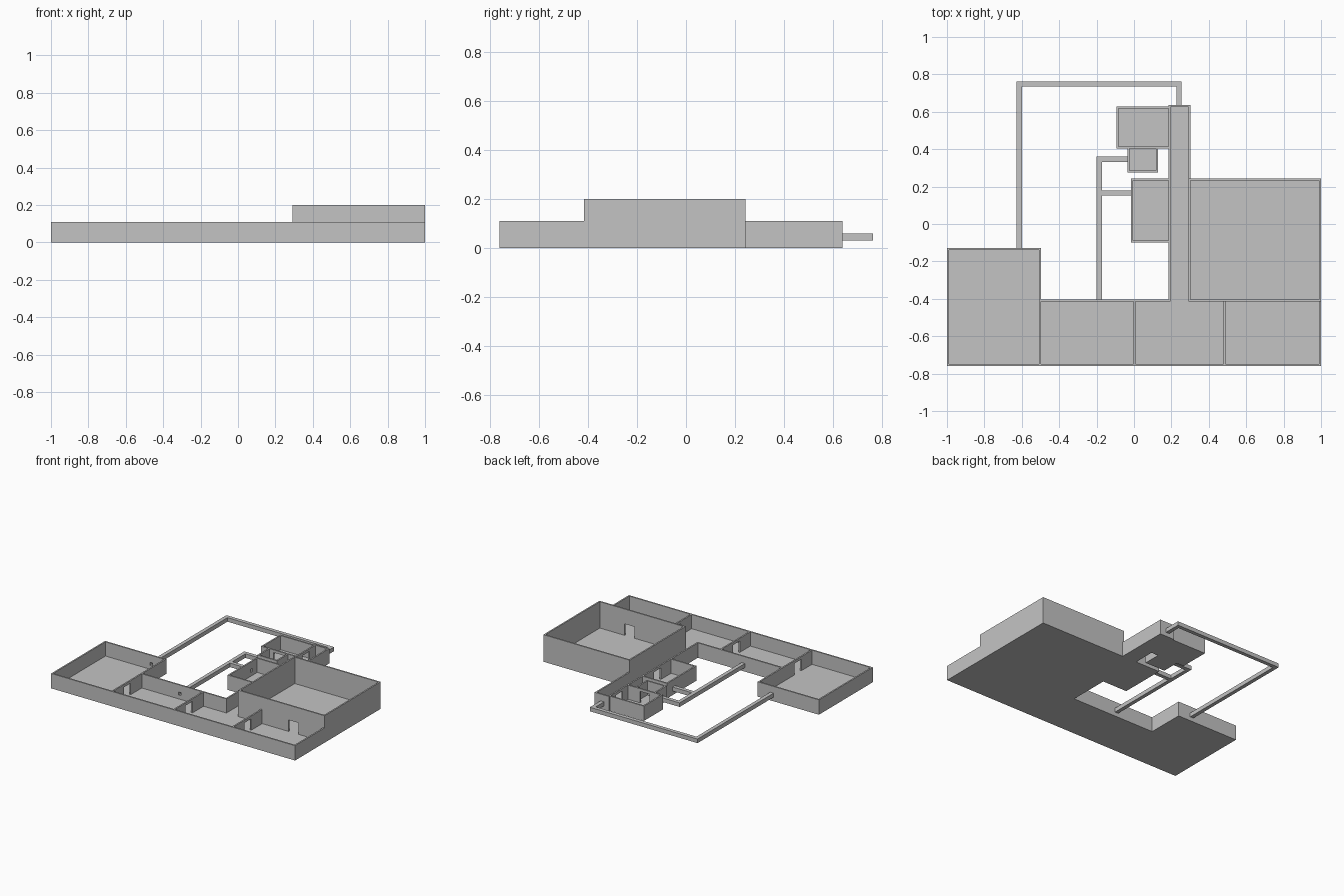
import bpy

if "Cube" in bpy.data.objects:
    bpy.data.objects.remove(bpy.data.objects["Cube"], do_unlink=True)

WALL, FLOOR, LOW, HIGH = 0.011, 0.005, 0.11, 0.2
DOOR_W, DOOR_H = 0.08, 0.09
DUCT_Z0, DUCT_Z1, DUCT_SKIN = 0.03, 0.06, 0.004

grey = bpy.data.materials.new("plain grey")
grey.use_nodes = True
grey.diffuse_color = (0.55, 0.55, 0.55, 1)
grey.node_tree.nodes["Principled BSDF"].inputs["Base Color"].default_value = grey.diffuse_color


def box(name, x0, x1, y0, y1, z0, z1):
    """Axis-aligned box between two corners."""
    corners = [(x, y, z) for x in (x0, x1) for y in (y0, y1) for z in (z0, z1)]
    faces = [(0, 1, 3, 2), (4, 6, 7, 5), (0, 4, 5, 1), (2, 3, 7, 6), (0, 2, 6, 4), (1, 5, 7, 3)]
    mesh = bpy.data.meshes.new(name)
    mesh.from_pydata(corners, [], faces)
    mesh.materials.append(grey)
    obj = bpy.data.objects.new(name, mesh)
    bpy.context.collection.objects.link(obj)
    return obj


def combine(target, operation, boxes):
    """Join or cut a list of boxes, one at a time."""
    bpy.context.view_layer.objects.active = target
    for b in boxes:
        tool = box("helper", *b)
        tool.hide_render = True
        mod = target.modifiers.new("combine", 'BOOLEAN')
        mod.operation, mod.solver, mod.object = operation, 'EXACT', tool
        bpy.ops.object.modifier_apply(modifier=mod.name)
        bpy.data.objects.remove(tool, do_unlink=True)


# Rooms: outer x0, x1, y0, y1, wall height
rooms = [
    (-1.0, -0.498, -0.76, -0.128, LOW),    # west room
    (-0.509, 0.008, -0.76, -0.404, LOW),   # front row
    (-0.003, 0.489, -0.76, -0.404, LOW),
    (0.478, 1.0, -0.76, -0.404, LOW),
    (0.292, 1.0, -0.415, 0.243, HIGH),     # tall hall
    (0.185, 0.303, -0.415, 0.637, LOW),    # corridor
    (-0.016, 0.196, -0.1, 0.243, LOW),     # side rooms
    (-0.094, 0.196, 0.404, 0.628, LOW),
    (-0.035, 0.128, 0.275, 0.415, LOW),
]
outer = [(a, b, c, d, 0, h) for a, b, c, d, h in rooms]
inner = [(a + WALL, b - WALL, c + WALL, d - WALL, FLOOR, 0.3) for a, b, c, d, h in rooms]
# Corridor opens straight into the front row
passage = [(0.196, 0.292, -0.45, -0.35, FLOOR, 0.3)]

# Doorways: centre x, centre y, axis of the opening
doors = [(-0.503, -0.585, 'x'), (0.003, -0.585, 'x'), (0.484, -0.585, 'x'),
         (0.745, -0.41, 'y'), (0.19, 0.07, 'x'), (0.19, 0.517, 'x'), (0.047, 0.41, 'y')]


def doorway(x, y, axis):
    dx, dy = (0.02, DOOR_W / 2) if axis == 'x' else (DOOR_W / 2, 0.02)
    return (x - dx, x + dx, y - dy, y + dy, FLOOR, DOOR_H)


# Ducts: x0, x1, y0, y1, then which ends (x0, x1, y0, y1) run on into a wall or duct
ducts = {
    "outer_duct": [(-0.628, -0.6, -0.128, 0.762, "y0"),
                   (-0.628, 0.254, 0.734, 0.762, ""),
                   (0.226, 0.254, 0.637, 0.762, "y0")],
    "inner_duct": [(-0.2, -0.172, -0.404, 0.36, "y0"),
                   (-0.2, -0.035, 0.332, 0.36, "x1"),
                   (-0.2, -0.016, 0.152, 0.18, "x1")],
}


def bore(x0, x1, y0, y1, open_end):
    """Hollow inside of one duct run, pushed through the wall at its open end."""
    s, through = DUCT_SKIN, 0.02
    return (x0 + s, x1 + (through if open_end == "x1" else -s),
            y0 + (-through if open_end == "y0" else s), y1 - s,
            DUCT_Z0 + s, DUCT_Z1 - s)


bores = {name: [bore(*run) for run in runs] for name, runs in ducts.items()}

# Room shell with doorways and duct openings
shell = box("room_shell", *outer[0])
combine(shell, 'UNION', outer[1:])
combine(shell, 'DIFFERENCE', inner + passage + [doorway(*d) for d in doors])
for holes in bores.values():
    combine(shell, 'DIFFERENCE', holes)

# Hollow ducts between the rooms
for name, runs in ducts.items():
    solids = [run[:4] + (DUCT_Z0, DUCT_Z1) for run in runs]
    duct = box(name, *solids[0])
    combine(duct, 'UNION', solids[1:])
    combine(duct, 'DIFFERENCE', bores[name])
